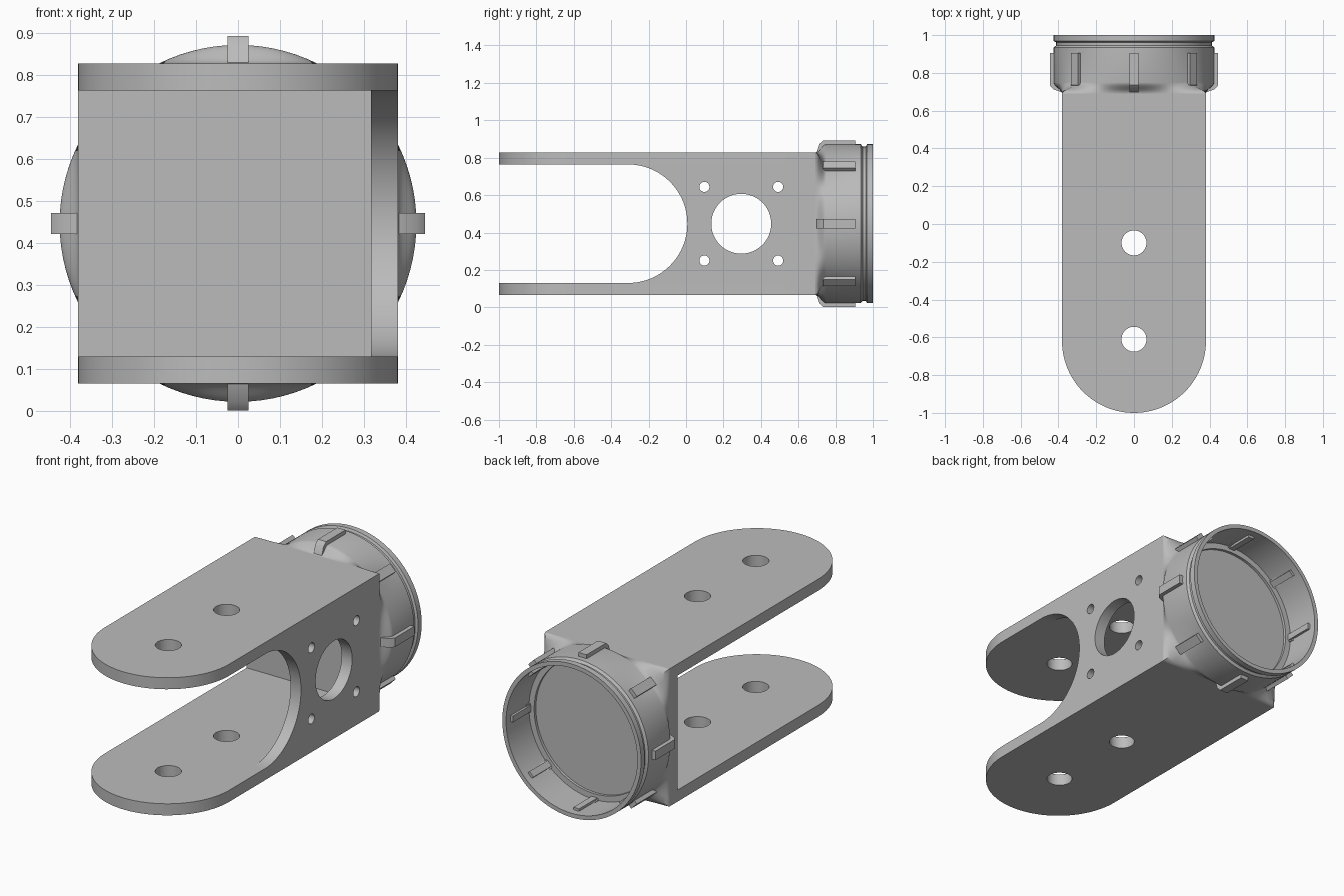
import bpy, bmesh, math
from mathutils import Matrix, Vector

cube = bpy.data.objects.get("Cube")
if cube:
    bpy.data.objects.remove(cube, do_unlink=True)

MID = 0.447      # height of the collar axis
HALF = 0.381     # half width of the square bracket
THICK = 0.064    # plate thickness
BACK = 0.69      # where the bracket meets the collar

grey = bpy.data.materials.new("plain grey")
grey.use_nodes = True
grey.diffuse_color = (0.5, 0.5, 0.5, 1)
bsdf = next(n for n in grey.node_tree.nodes if n.type == 'BSDF_PRINCIPLED')
bsdf.inputs["Base Color"].default_value = (0.5, 0.5, 0.5, 1)


def finish(obj, angle=30):
    obj.data.materials.clear()
    obj.data.materials.append(grey)
    bpy.ops.object.select_all(action='DESELECT')
    obj.select_set(True)
    bpy.context.view_layer.objects.active = obj
    bpy.ops.object.shade_smooth_by_angle(angle=math.radians(angle))


def mesh_object(name, bm):
    bmesh.ops.recalc_face_normals(bm, faces=bm.faces)
    mesh = bpy.data.meshes.new(name)
    bm.to_mesh(mesh)
    bm.free()
    obj = bpy.data.objects.new(name, mesh)
    bpy.context.collection.objects.link(obj)
    finish(obj)
    return obj


def arc(cx, cy, r, start, end, steps):
    angles = [math.radians(start + (end - start) * i / steps) for i in range(steps + 1)]
    return [(cx + r * math.cos(a), cy + r * math.sin(a)) for a in angles]


def circle(cx, cy, r):
    return arc(cx, cy, r, 0, 360, 48)[:-1]


def plate(name, loops, matrix):
    """Flat plate from an outline followed by its holes."""
    curve = bpy.data.curves.new(name, 'CURVE')
    curve.dimensions = '2D'
    curve.fill_mode = 'BOTH'
    curve.extrude = THICK / 2
    for loop in loops:
        spline = curve.splines.new('POLY')
        spline.points.add(len(loop) - 1)
        for point, (x, y) in zip(spline.points, loop):
            point.co = (x, y, 0, 1)
        spline.use_cyclic_u = True
    temp = bpy.data.objects.new(name, curve)
    bpy.context.collection.objects.link(temp)
    bpy.context.view_layer.update()
    graph = bpy.context.evaluated_depsgraph_get()
    bm = bmesh.new()
    bm.from_mesh(bpy.data.meshes.new_from_object(temp.evaluated_get(graph)))
    bpy.data.objects.remove(temp, do_unlink=True)
    bmesh.ops.remove_doubles(bm, verts=bm.verts, dist=1e-5)
    bm.transform(matrix)
    return mesh_object(name, bm)


# Two fork arms with rounded tips and pivot holes
arm = [(HALF, BACK), (-HALF, BACK)] + arc(0, HALF - 1, HALF, 180, 360, 48)
arm_loops = [arm, circle(0, -0.10, 0.066), circle(0, -0.61, 0.066)]
for name, side in (("upper_arm", 1), ("lower_arm", -1)):
    z = MID + side * (HALF - THICK / 2)
    plate(name, arm_loops, Matrix.Translation((0, 0, z)))

# Side plate on the left, with an arched front, a large hole and four screw holes
inner = HALF - THICK
side_outline = [(BACK, -inner), (BACK, inner)] + arc(-0.31, 0, inner, 90, -90, 48)
side_loops = [side_outline, circle(0.295, 0, 0.16)]
for dy in (-1, 1):
    for dz in (-1, 1):
        side_loops.append(circle(0.295 + dy * 0.197, dz * 0.197, 0.027))
turn = Matrix.Rotation(math.pi / 2, 4, 'Z') @ Matrix.Rotation(math.pi / 2, 4, 'X')
plate("side_plate", side_loops, Matrix.Translation((HALF - THICK / 2, 0, MID)) @ turn)

# Wall closing the fork in front of the collar
bm = bmesh.new()
bmesh.ops.create_cube(bm, size=1)
bmesh.ops.scale(bm, vec=(2 * HALF - THICK, 0.07, 2 * inner), verts=bm.verts)
bmesh.ops.translate(bm, vec=(-THICK / 2, BACK - 0.035, MID), verts=bm.verts)
mesh_object("back_wall", bm)

# Collar: square-to-round transition, grooved outside, hollow cup and floor
SIDES = 96
bm = bmesh.new()
sections = []    # (y, radius, roundness)
for i in range(9):
    s = i / 8
    sections.append((BACK + 0.06 * s, 0.425, s * s * (3 - 2 * s)))
for y, r in ((0.935, 0.425), (0.945, 0.412), (0.962, 0.412), (0.968, 0.425),
             (1.0, 0.425), (1.0, 0.402), (0.80, 0.402), (0.80, 0.37), (0.785, 0.37)):
    sections.append((y, r, 1))
rings = []
for y, r, roundness in sections:
    ring = []
    for k in range(SIDES):
        a = 2 * math.pi * k / SIDES
        c, s = math.cos(a), math.sin(a)
        square = HALF / max(abs(c), abs(s))
        rad = square + (r - square) * roundness
        ring.append(bm.verts.new((rad * c, y, MID + rad * s)))
    rings.append(ring)
for low, high in zip(rings, rings[1:]):
    for k in range(SIDES):
        n = (k + 1) % SIDES
        bm.faces.new((low[k], low[n], high[n], high[k]))
bm.faces.new(rings[-1])
mesh_object("collar", bm)


def radial_ribs(name, profile, width):
    """Eight equal ribs around the collar axis; profile holds (radius, y)."""
    bm = bmesh.new()
    for k in range(8):
        spin = Matrix.Translation((0, 0, MID)) @ Matrix.Rotation(k * math.pi / 4, 4, 'Y')
        ends = [[bm.verts.new(spin @ Vector((x, y, r))) for r, y in profile]
                for x in (-width / 2, width / 2)]
        bm.faces.new(ends[0])
        bm.faces.new(ends[1][::-1])
        for i in range(len(profile)):
            j = (i + 1) % len(profile)
            bm.faces.new((ends[0][i], ends[0][j], ends[1][j], ends[1][i]))
    mesh_object(name, bm)


# Grip lugs outside and guide ribs inside the collar
radial_ribs("outer_lugs", [(0.375, 0.695), (0.425, 0.712), (0.446, 0.735),
                           (0.446, 0.905), (0.412, 0.905)], 0.05)
radial_ribs("inner_ribs", [(0.388, 0.79), (0.388, 0.96), (0.41, 0.96), (0.41, 0.79)], 0.035)
